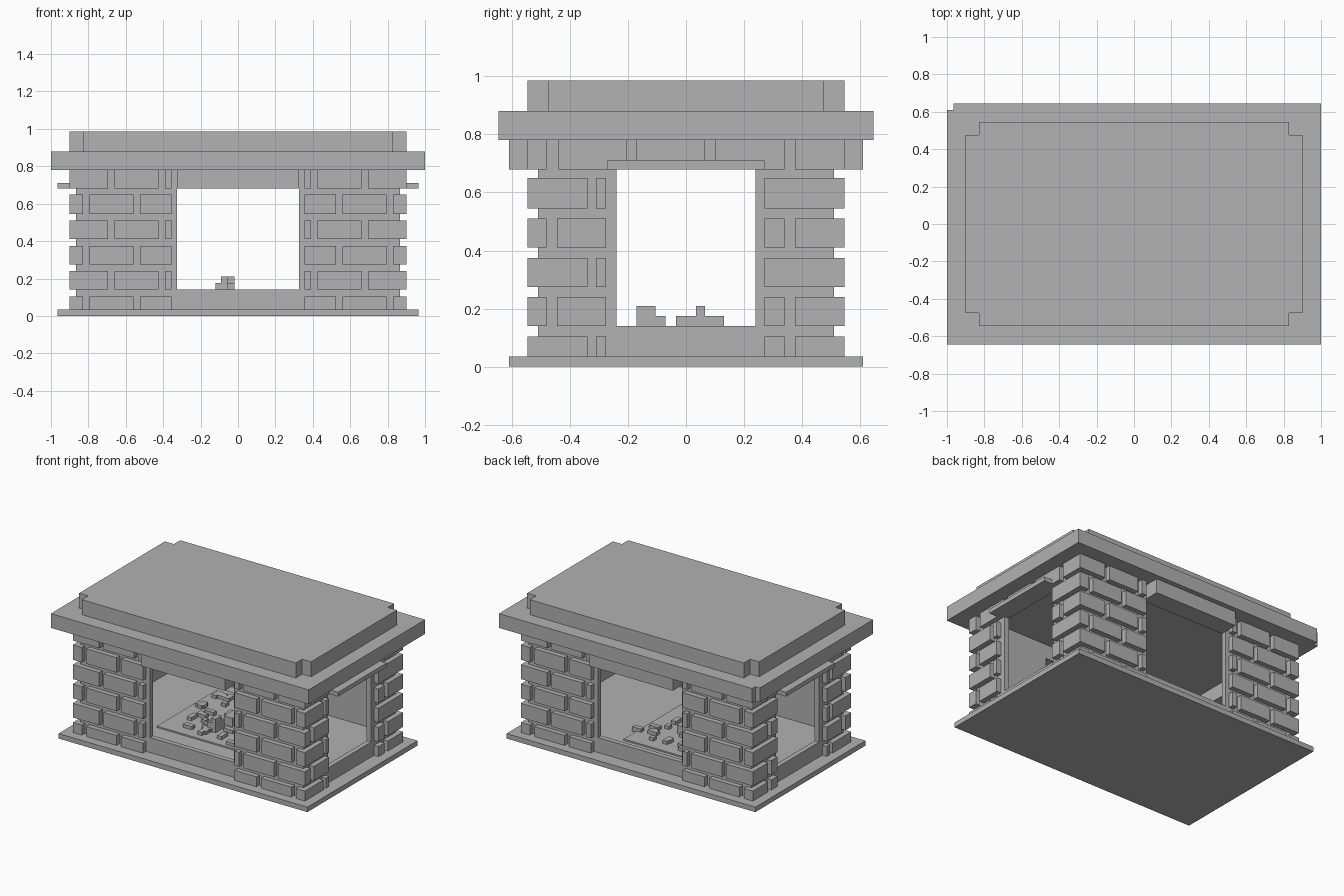
import bpy, bmesh, random

cube = bpy.data.objects.get("Cube")
if cube:
    bpy.data.objects.remove(cube, do_unlink=True)

stone = bpy.data.materials.new("grey stone")
stone.use_nodes = True
GREY = (0.445, 0.445, 0.445, 1)
stone.diffuse_color = GREY
stone.node_tree.nodes["Principled BSDF"].inputs["Base Color"].default_value = GREY


def build(name, boxes):
    """One object from boxes given as (x range, y range, z range)."""
    bm = bmesh.new()
    for ranges in boxes:
        verts = bmesh.ops.create_cube(bm, size=1)["verts"]
        for v in verts:
            for i, (lo, hi) in enumerate(ranges):
                v.co[i] = lo if v.co[i] < 0 else hi
    mesh = bpy.data.meshes.new(name)
    bm.to_mesh(mesh)
    bm.free()
    mesh.materials.append(stone)
    obj = bpy.data.objects.new(name, mesh)
    bpy.context.collection.objects.link(obj)
    return obj


def sym(a):
    return (-a, a)


def side_range(sign, lo, hi):
    return (lo, hi) if sign > 0 else (-hi, -lo)


WX, WY, T = 0.865, 0.51, 0.035     # wall half sizes and thickness
OX, OY = 0.325, 0.24               # opening half widths
SILL, HEAD, TOP = 0.14, 0.68, 0.78

# Base and inner floor
build("base_slab", [(sym(0.965), sym(0.61), (0, T))])
build("hearth_floor", [(sym(WX - T), sym(WY - T), (T, 0.105))])

# Thin walls, each with a wide opening
walls = []
for s in (-1, 1):
    wy = side_range(s, WY - T, WY)
    wx = side_range(s, WX - T, WX)
    for z in ((T, SILL), (HEAD, TOP)):
        walls += [(sym(WX), wy, z), (wx, sym(WY - T), z)]
    for t in (-1, 1):
        walls += [(side_range(t, OX, WX), wy, (SILL, HEAD)),
                  (wx, side_range(t, OY, WY - T), (SILL, HEAD))]
build("walls", walls)

# Brick courses, alternating two layouts
courses = [(T, 0.105), (0.14, 0.24), (0.275, 0.375),
           (0.41, 0.51), (0.545, 0.65), (HEAD, TOP)]
long_rows = [[(0.355, 0.525), (0.56, 0.795), (0.83, 0.9)],
             [(0.355, 0.39), (0.425, 0.66), (0.695, 0.9)]]
near_rows = [[(0.275, 0.31), (0.34, 0.545)], [(0.275, 0.445), (0.48, 0.545)]]
far_rows = [[(0.27, 0.545)], [(0.27, 0.34), (0.375, 0.545)]]
top_side = [(-0.545, -0.48), (-0.44, -0.205), (-0.17, 0.065),
            (0.1, 0.34), (0.375, 0.545)]
bricks = []
for n, z in enumerate(courses):
    kind = n % 2
    for sx in (-1, 1):
        for sy in (-1, 1):
            for lo, hi in long_rows[kind]:
                bricks.append((side_range(sx, lo, hi), side_range(sy, WY - 0.01, 0.545), z))
        face = side_range(sx, WX - 0.01, 0.9)
        if n == len(courses) - 1:
            spans = top_side
        else:
            far = far_rows[1 if n == 0 else kind]
            spans = [(-hi, -lo) for lo, hi in near_rows[kind]] + far
        bricks += [(face, span, z) for span in spans]
build("bricks", bricks)

# Deep lintels front and back, thin ledges on the two ends
for s, name in ((-1, "front"), (1, "back")):
    build(name + "_lintel", [(sym(OX), side_range(s, WY - T, 0.61), (HEAD, TOP))])
for s, name in ((-1, "right"), (1, "left")):
    build(name + "_ledge", [(side_range(s, WX - T, 0.965), sym(0.27), (HEAD, 0.71))])

# Mantel with one clipped corner, and the notched cap
build("mantel", [((-1, 1), (-0.645, 0.61), (TOP, 0.88)),
                 ((-0.965, 1), (0.61, 0.645), (TOP, 0.88))])
build("cap", [(sym(0.9), sym(0.475), (0.88, 0.985)),
              (sym(0.83), (0.475, 0.545), (0.88, 0.985)),
              (sym(0.83), (-0.545, -0.475), (0.88, 0.985))])

# Ash bed, embers and stacked logs
build("ash_bed", [((-0.42, 0.21), (-0.3, 0.39), (0.105, 0.115))])
random.seed(4)
embers = []
for _ in range(34):
    x, y = random.uniform(-0.42, 0.2), random.uniform(-0.28, 0.3)
    w, d = random.choice([(T, T), (2 * T, T), (T, 2 * T)])
    embers.append(((x, x + w), (y, y + d), (0.105, 0.138)))
build("embers", embers)
build("logs", [((-0.12, -0.055), (-0.17, -0.07), (0.105, 0.175)),
               ((-0.09, -0.055), (-0.17, -0.105), (0.175, 0.21)),
               ((-0.085, -0.02), (-0.035, 0.13), (0.105, 0.175)),
               ((-0.055, -0.02), (0.035, 0.065), (0.175, 0.21))])
